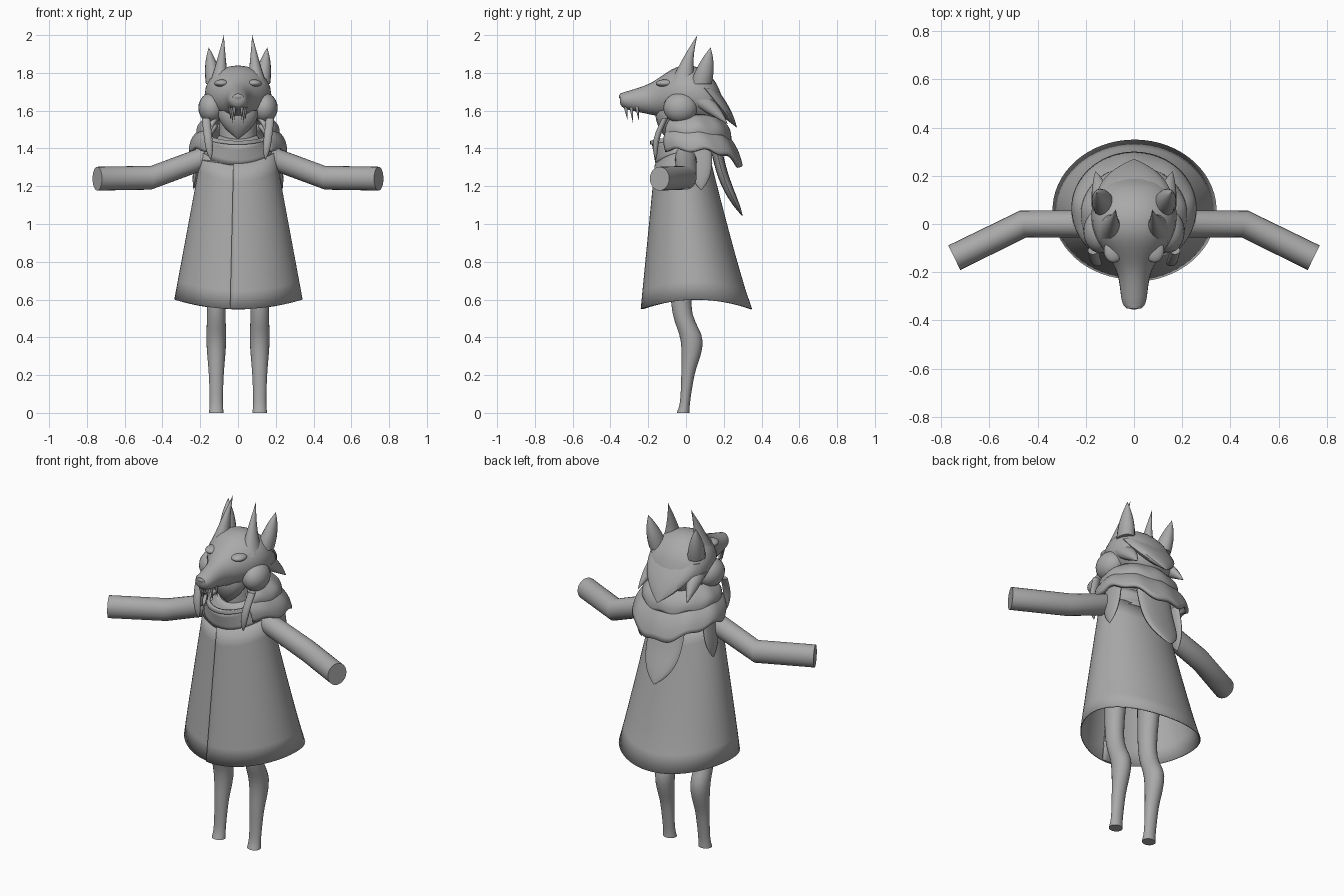
import bpy, bmesh
from math import sin, cos, pi, radians
from mathutils import Vector

if "Cube" in bpy.data.objects:
    bpy.data.objects.remove(bpy.data.objects["Cube"])

clay = bpy.data.materials.new("plain grey")
clay.use_nodes = True
grey = (.4, .4, .4, 1)
clay.diffuse_color = grey
clay.node_tree.nodes["Principled BSDF"].inputs["Base Color"].default_value = grey


def mix(start, end, t):
    return start + (end - start) * t


def fractions(count):
    return [i / count for i in range(count + 1)]


def smooth_keys(keys, steps=5):
    """Fill in a smooth run of values through a few key tuples."""
    keys = [Vector(key) for key in keys]
    filled = []
    for i in range(len(keys) - 1):
        before, a, b, after = keys[max(i - 1, 0)], keys[i], keys[i + 1], keys[min(i + 2, len(keys) - 1)]
        for t in fractions(steps)[:-1]:
            ease = t * t * (3 - 2 * t)
            lead = t * (1 - t) ** 2 * (b - before) / 2
            trail = t * t * (1 - t) * (after - a) / 2
            filled.append(mix(a, b, ease) + lead - trail)
    return filled + [keys[-1]]


def skin(name, rows, wrap=True, caps=True, thick=0):
    """Join rows of points into a smooth surface."""
    bm = bmesh.new()
    grid = [[bm.verts.new(point) for point in row] for row in rows]
    count = len(rows[0])
    for lower, upper in zip(grid, grid[1:]):
        for i in range(count if wrap else count - 1):
            j = (i + 1) % count
            bm.faces.new((lower[i], lower[j], upper[j], upper[i]))
    if wrap and caps:
        bm.faces.new(grid[0])
        bm.faces.new(grid[-1])
    bmesh.ops.recalc_face_normals(bm, faces=bm.faces)
    mesh = bpy.data.meshes.new(name)
    bm.to_mesh(mesh)
    bm.free()
    mesh.materials.append(clay)
    part = bpy.data.objects.new(name, mesh)
    bpy.context.collection.objects.link(part)
    if thick:
        part.modifiers.new("Thickness", "SOLIDIFY").thickness = thick
    bpy.ops.object.select_all(action="DESELECT")
    part.select_set(True)
    bpy.context.view_layer.objects.active = part
    bpy.ops.object.shade_smooth_by_angle(angle=radians(45))


def ring(centre, across, along, count=24):
    """Oval of points spanned by two half axes."""
    turns = [2 * pi * k / count for k in range(count)]
    return [Vector(centre) + across * cos(turn) + along * sin(turn) for turn in turns]


def spike(name, start, end, wide, deep, blunt=1, bow=0, side=1):
    """Tapering lock from start to end; a higher blunt value gives a rounder end."""
    mirror = Vector((side, 1, 1))
    start, end = Vector(start) * mirror, Vector(end) * mirror
    rows = []
    for t in fractions(16):
        t = 1 - (1 - t) ** 2
        size = max(1 - t ** blunt, .01)
        centre = mix(start, end, t) + Vector((0, bow * sin(pi * t), 0))
        rows.append(ring(centre, Vector((wide * size, 0, 0)), Vector((0, deep * size, 0)), 16))
    skin(name, rows)


def blob(name, centre, size, side=1):
    """Smooth ellipsoid."""
    centre = Vector(centre) * Vector((side, 1, 1))
    rows = []
    for t in fractions(12):
        girth = max(sin(pi * t), .02)
        rows.append(ring(centre + Vector((0, 0, -size[2] * cos(pi * t))),
                         Vector((size[0] * girth, 0, 0)), Vector((0, size[1] * girth, 0))))
    skin(name, rows)


def oval(angle, half_width, front, back):
    """Point on an oval with the given half width and front and back reach."""
    return half_width * cos(angle), mix(front, back, (1 + sin(angle)) / 2)


def sheet(name, first, last, place, thick, columns=64):
    """Open wrapped cloth; place(angle, along, up) gives each point."""
    rows = [[place(radians(mix(first, last, along)), along, up) for along in fractions(columns)]
            for up in fractions(8)]
    skin(name, rows, wrap=False, thick=thick)


# Cloak: a flared sheet whose left edge laps over the right at the front
def cloak_point(angle, along, up):
    lap = .01 * (1 - along)
    x, y = oval(angle, mix(.335, .19, up) + lap, mix(-.23, -.155, up) - lap,
                mix(.345, .13, up ** .9) + lap)
    dip = cos(angle) ** 2
    return x, y, mix(.55 + .05 * dip, 1.32 + .06 * dip, up)


sheet("cloak", -97, 275, cloak_point, .006)


# Standing collar with a rolled rim, and the yoke that closes the shoulders
def band(name, low, high, dip, thick):
    rows = []
    for t in fractions(4):
        width, front, back, height = mix(Vector(low), Vector(high), t)
        rows.append([(*oval(2 * pi * k / 40, width, front, back),
                      height + dip * cos(2 * pi * k / 40) ** 2) for k in range(40)])
    skin(name, rows, caps=False, thick=thick)


band("shoulder_yoke", (.2, -.16, .14, 1.32), (.1, -.1, .1, 1.45), .02, .005)
band("collar", (.19, -.16, .13, 1.31), (.15, -.18, .12, 1.42), .05, .01)
band("collar_rim", (.15, -.19, .12, 1.42), (.14, -.19, .12, 1.44), .02, .02)


# Fur mantle in two overlapping layers, open at the front
def mantle(name, top, bottom, point):
    def place(angle, along, up):
        puff = .025 * sin(pi * up)
        width, front, back, height = mix(Vector(top), Vector(bottom), up)
        x, y = oval(angle, width + puff, front - puff, back + puff)
        rear = max(0, sin(angle)) ** 3
        return x, y, height + up * (.01 * sin(9 * angle) - point * rear)
    sheet(name, -48, 228, place, .02)


mantle("lower_mantle", (.17, -.13, .17, 1.53), (.26, -.17, .3, 1.39), .09)
mantle("upper_mantle", (.15, -.1, .16, 1.58), (.22, -.16, .24, 1.47), .03)
spike("back_lobe", (0, .16, 1.4), (0, .3, 1.04), wide=.115, deep=.03, blunt=5, bow=-.02)

# Skull and muzzle, keyed by depth, crown, underside and half width
head_keys = [(-.35, 1.69, 1.64, .03), (-.32, 1.7, 1.61, .05), (-.19, 1.745, 1.58, .075),
             (-.05, 1.83, 1.55, .16), (.06, 1.83, 1.53, .175), (.15, 1.76, 1.53, .14),
             (.2, 1.65, 1.58, .05)]
head_rows = []
for depth, crown, under, width in smooth_keys(head_keys):
    head_rows.append(ring((0, depth, (crown + under) / 2), Vector((width, 0, 0)),
                          Vector((0, 0, (crown - under) / 2))))
skin("head", head_rows)
blob("nose", (0, -.33, 1.675), (.035, .025, .02))

# Throat seen below the open mouth, neck, and shaggy nape
spike("throat", (0, -.08, 1.6), (0, -.1, 1.45), wide=.11, deep=.08, blunt=2)
spike("neck", (0, 0, 1.6), (0, 0, 1.3), wide=.1, deep=.1, blunt=8)
spike("nape", (0, .1, 1.72), (0, .27, 1.51), wide=.16, deep=.06, blunt=2)

for side, label in ((1, "left_"), (-1, "right_")):
    # Horn, ear and brow
    spike(label + "horn", (.1, -.02, 1.74), (.075, .06, 2), wide=.055, deep=.07,
          blunt=.8, bow=-.01, side=side)
    spike(label + "ear", (.125, .08, 1.74), (.155, .13, 1.935), wide=.045, deep=.055,
          blunt=2, side=side)
    blob(label + "brow", (.085, -.11, 1.745), (.04, .05, .02), side)

    # Cheek pad and swept back tuft
    blob(label + "cheek", (.14, -.03, 1.615), (.07, .09, .08), side)
    spike(label + "tuft", (.13, .07, 1.66), (.16, .22, 1.53), wide=.045, deep=.07,
          blunt=1.5, side=side)

    # Fangs
    for number, length in enumerate((.05, .07, .05)):
        x, y = .02 + .01 * number, -.32 + .03 * number
        spike(label + "fang", (x, y, 1.62), (x, y + .01, 1.6 - length), wide=.01, deep=.01, side=side)

    # Strap at the mantle edge, and small lobe behind the shoulder
    spike(label + "strap", (.17, -.11, 1.56), (.145, -.16, 1.34), wide=.022, deep=.016,
          blunt=6, bow=-.02, side=side)
    spike(label + "side_lobe", (.2, .07, 1.42), (.235, .08, 1.18), wide=.02, deep=.065,
          blunt=4, side=side)

    # Bent arm with a flat end
    arm_rows = []
    for x, y, z, yaw in ((.1, 0, 1.385, 0), (.23, 0, 1.33, 0), (.46, 0, 1.245, 13), (.745, -.14, 1.24, 26)):
        turn = radians(yaw)
        arm_rows.append(ring((x * side, y, z), Vector((side * sin(turn), cos(turn), 0)) * .057,
                             Vector((0, 0, .063))))
    skin(label + "arm", arm_rows)

    # Animal leg with a backward hock, keyed by height, depth and thickness
    leg_rows = []
    for height, depth, girth in smooth_keys([(1, 0, .08), (.58, -.025, .053), (.38, .03, .058),
                                             (.2, .01, .035), (.06, -.005, .027), (0, -.015, .034)]):
        leg_rows.append(ring((.115 * side, depth, height), Vector((.02 + girth * .55, 0, 0)),
                             Vector((0, girth, 0))))
    skin(label + "leg", leg_rows)
